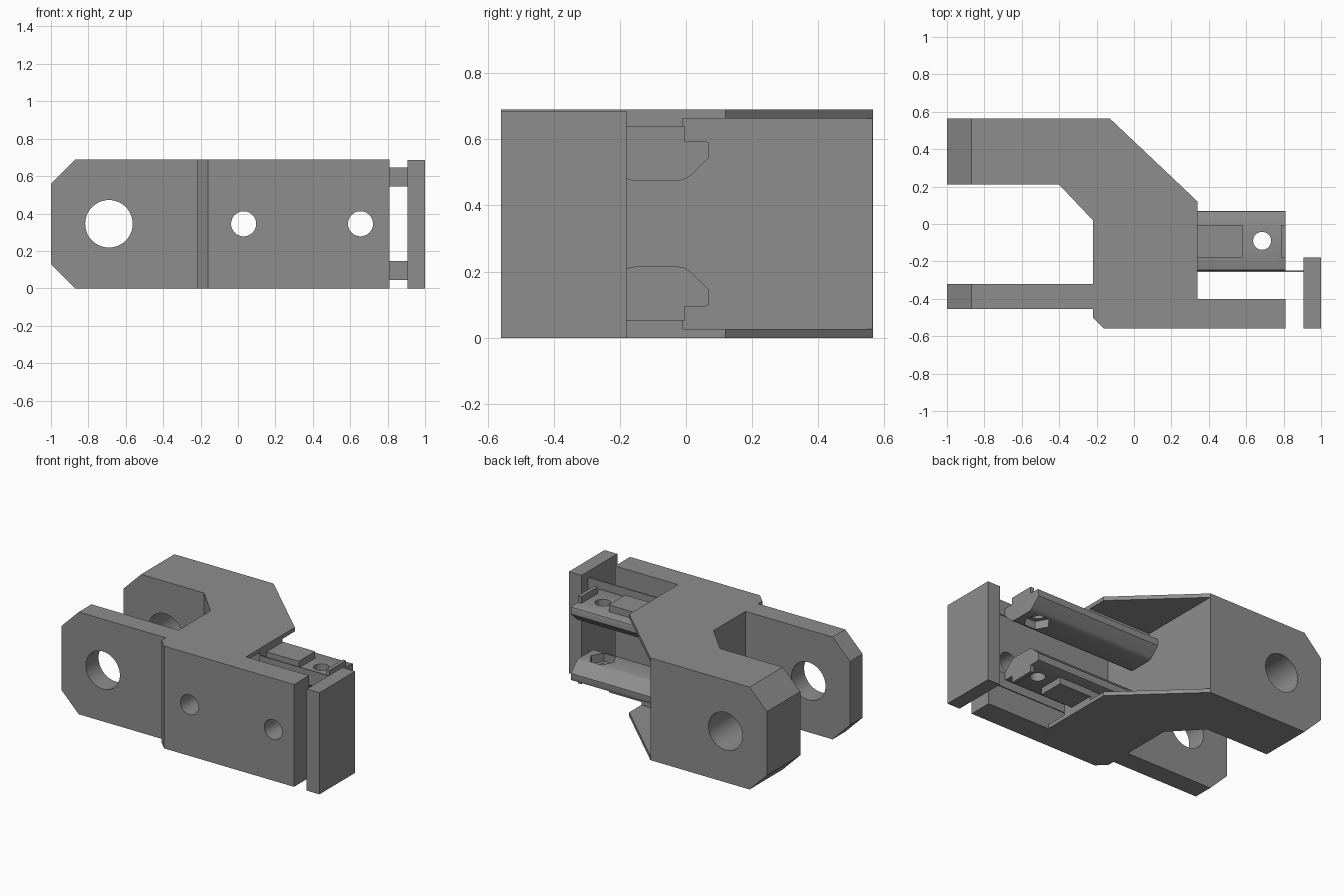
import bpy, bmesh, math
from mathutils import Vector

if "Cube" in bpy.data.objects:
    bpy.data.objects.remove(bpy.data.objects["Cube"])

H = 0.69          # overall height
MID = H / 2       # mirror plane of the two rails

grey = bpy.data.materials.new("steel_grey")
grey.diffuse_color = (0.27, 0.27, 0.27, 1)
grey.use_nodes = True
grey.node_tree.nodes["Principled BSDF"].inputs["Base Color"].default_value = grey.diffuse_color


def prism(name, pts, axis, lo, hi):
    """Extrude a 2D outline along axis 'x' (pts = y,z), 'y' (x,z) or 'z' (x,y)."""
    place = {"x": lambda a, b, c: (c, a, b),
             "y": lambda a, b, c: (a, c, b),
             "z": lambda a, b, c: (a, b, c)}[axis]
    bm = bmesh.new()
    face = bm.faces.new([bm.verts.new(place(a, b, lo)) for a, b in pts])
    ext = bmesh.ops.extrude_face_region(bm, geom=[face])
    moved = [v for v in ext["geom"] if isinstance(v, bmesh.types.BMVert)]
    bmesh.ops.translate(bm, verts=moved, vec=Vector(place(0, 0, hi - lo)))
    bmesh.ops.recalc_face_normals(bm, faces=bm.faces)
    mesh = bpy.data.meshes.new(name)
    bm.to_mesh(mesh)
    bm.free()
    mesh.materials.append(grey)
    ob = bpy.data.objects.new(name, mesh)
    bpy.context.collection.objects.link(ob)
    return ob


def box(name, x, y, z):
    return prism(name, [(x[0], y[0]), (x[1], y[0]), (x[1], y[1]), (x[0], y[1])], "z", *z)


def circle(cx, cy, r, n=48):
    return [(cx + r * math.cos(2 * math.pi * i / n),
             cy + r * math.sin(2 * math.pi * i / n)) for i in range(n)]


def boolean(ob, cutter, op="DIFFERENCE"):
    m = ob.modifiers.new("bool", "BOOLEAN")
    m.object, m.operation, m.solver = cutter, op, "EXACT"
    bpy.context.view_layer.objects.active = ob
    bpy.ops.object.modifier_apply(modifier=m.name)
    bpy.data.objects.remove(cutter)


def smooth(ob):
    bpy.ops.object.select_all(action="DESELECT")
    ob.select_set(True)
    bpy.context.view_layer.objects.active = ob
    bpy.ops.object.shade_smooth_by_angle(angle=math.radians(25))


# Forked body
body = prism("fork_body", [
    (-1, 0.565), (-0.13, 0.565), (0.34, 0.12), (0.34, -0.40), (0.81, -0.40),
    (0.81, -0.56), (-0.16, -0.56), (-0.22, -0.50), (-0.22, -0.455), (-1, -0.455),
    (-1, -0.32), (-0.22, -0.32), (-0.22, 0.02), (-0.40, 0.21), (-1, 0.21)], "z", 0, H)

# Chamfered fork ends
for z0, s in ((H, 1), (0, -1)):
    boolean(body, prism("chamfer_cutter", [
        (-1.1, z0 - s * 0.23), (-0.77, z0 + s * 0.10), (-1.1, z0 + s * 0.10)], "y", -0.8, 0.8))

# Open pocket behind the front wall
boolean(body, box("pocket_cutter", (-0.129, 0.6), (-0.40, 0.8), (0.027, H - 0.027)))

# Pin hole through both fork arms and two bolt holes in the front wall
for x, r in ((-0.69, 0.127), (0.03, 0.067), (0.655, 0.067)):
    boolean(body, prism("hole_cutter", circle(x, MID, r), "y", -0.9, 0.9))
smooth(body)

# End plate
box("end_plate", (0.905, 1.0), (-0.56, -0.18), (0, 0.685))

# Half outline of a rail: offset from its centre line, height
RAIL_Y = -0.09
half = [(0.16, 0.545), (0.16, 0.583), (0.157, 0.591), (0.148, 0.595)]
low = [(0.065, 0.475), (0.08, 0.477), (0.093, 0.483), (0.104, 0.491)]
side = low + half
outline = [(RAIL_Y + o, z) for o, z in side]
outline += [(RAIL_Y - o, z) for o, z in reversed(side)]


def mirrored(z0, z1, flip):
    return (H - z1, H - z0) if flip else (z0, z1)


for tag, flip in (("upper", False), ("lower", True)):
    # Rail with bolt hole and hexagonal nut recess
    rail = prism(tag + "_rail", [(y, H - z if flip else z) for y, z in outline],
                 "x", -0.129, 0.81)
    boolean(rail, prism("bolt_cutter", circle(0.685, RAIL_Y, 0.048, 32), "z", -0.1, 0.8))
    boolean(rail, prism("nut_cutter", circle(0.685, RAIL_Y, 0.085, 6), "z",
                        *mirrored(0.40, 0.53, flip)))
    smooth(rail)
    # Web joining rail to body, raised pad, end lip and thin connecting strip
    box(tag + "_web", (-0.129, 0.34), (-0.25, -0.01), mirrored(0.59, 0.665, flip))
    box(tag + "_pad", (0.33, 0.58), (-0.18, -0.005), mirrored(0.59, 0.64, flip))
    box(tag + "_lip", (0.785, 0.81), (-0.18, -0.005), mirrored(0.59, 0.64, flip))
    box(tag + "_strip", (0.34, 0.91), (-0.257, -0.249), mirrored(0.545, 0.645, flip))
